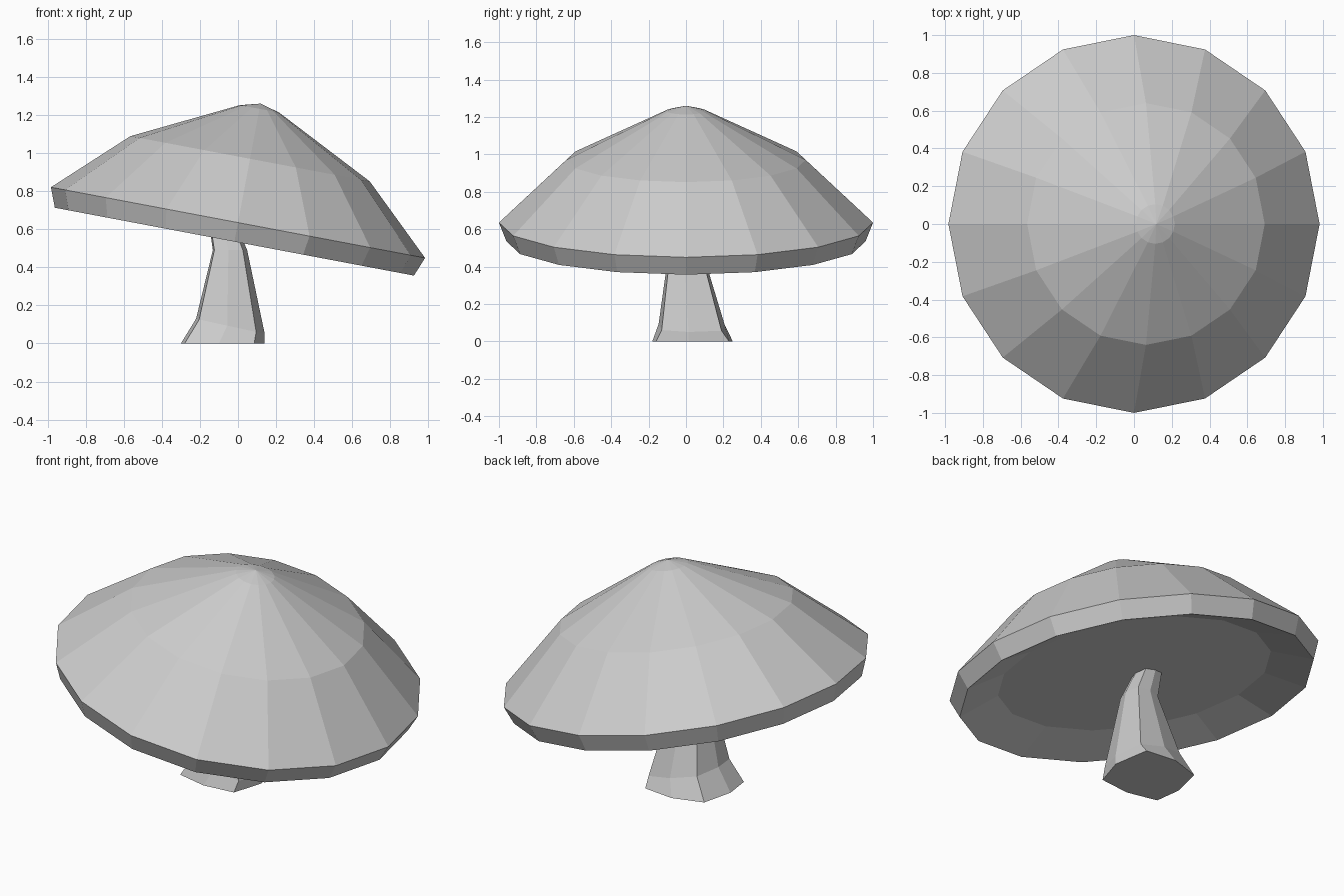
import bpy, bmesh
from math import sin, cos, tau, radians
from mathutils import Matrix, Vector

if "Cube" in bpy.data.objects:
    bpy.data.objects.remove(bpy.data.objects["Cube"])

grey = bpy.data.materials.new("plain_grey")
grey.use_nodes = True
colour = (0.6, 0.6, 0.6, 1)
grey.diffuse_color = colour
grey.node_tree.nodes["Principled BSDF"].inputs["Base Color"].default_value = colour


def loft(name, rings, matrix=Matrix(), tip=None):
    """Skin a stack of closed rings, capping the ends; tip makes the last end a fan."""
    bm = bmesh.new()
    loops = [[bm.verts.new(p) for p in ring] for ring in rings]
    n = len(loops[0])
    for a, b in zip(loops, loops[1:]):
        for i in range(n):
            j = (i + 1) % n
            bm.faces.new((a[i], a[j], b[j], b[i]))
    bm.faces.new(loops[0][::-1])
    if tip:
        point = bm.verts.new(tip)
        for i in range(n):
            bm.faces.new((loops[-1][i], loops[-1][(i + 1) % n], point))
    else:
        bm.faces.new(loops[-1])
    bmesh.ops.recalc_face_normals(bm, faces=bm.faces)
    bm.transform(matrix)
    mesh = bpy.data.meshes.new(name)
    bm.to_mesh(mesh)
    bm.free()
    mesh.materials.append(grey)
    obj = bpy.data.objects.new(name, mesh)
    bpy.context.collection.objects.link(obj)
    return obj


def circle(r, z, n=16):
    return [(r * cos(tau * i / n), r * sin(tau * i / n), z) for i in range(n)]


# Tilted cap: recessed underside, rim band, two slopes and a blunt tip
tilt = Matrix.Translation((0, 0, 0.635)) @ Matrix.Rotation(radians(10.7), 4, 'Y')
profile = [(0.74, -0.015), (0.96, -0.102), (1, 0), (0.64, 0.341), (0.105, 0.608)]
loft("cap", [circle(r, z) for r, z in profile], tilt, (0, 0, 0.636))

# Stem: uneven octagonal foot, tapering to a bent neck
foot = [(.14, .015), (.105, .23), (-.08, .25), (-.256, .195),
        (-.30, .013), (-.28, -.14), (-.10, -.18), (.085, -.16)]
centre = Vector((-0.08, 0.035))


def section(x, y, z, scale, slope=0):
    ring = []
    for p in foot:
        d = (Vector(p) - centre) * scale
        ring.append((x + d.x, y + d.y, z - slope * d.x))
    return ring


loft("stem", [section(-0.08, 0.035, 0, 1),
              section(-0.04, 0.03, 0.09, 0.82, 0.22),
              section(-0.042, -0.003, 0.49, 0.41),
              section(-0.09, 0.015, 0.66, 0.3)])
